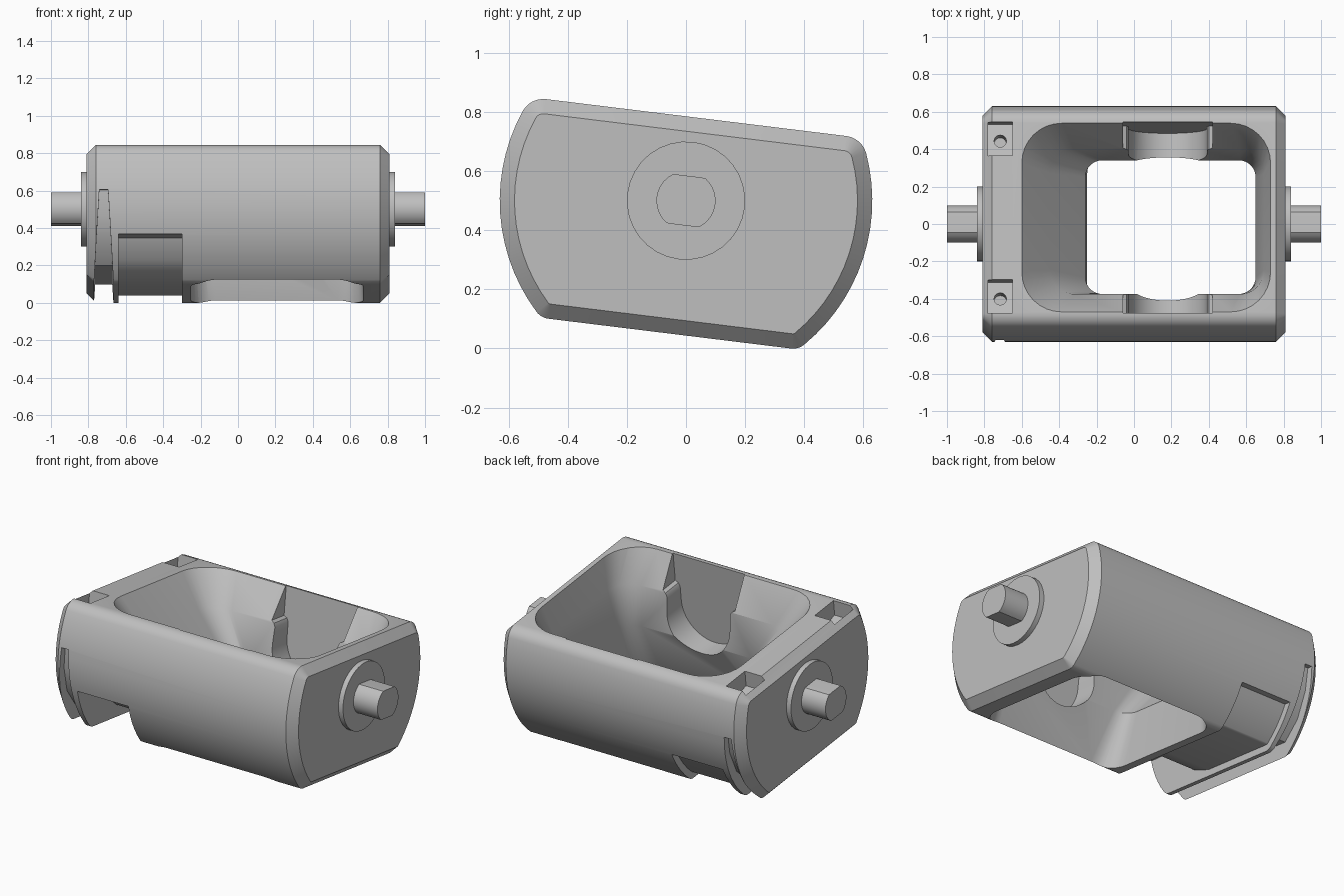
import bpy, bmesh, math
from mathutils import Matrix

cube = bpy.data.objects.get("Cube")
if cube:
    bpy.data.objects.remove(cube, do_unlink=True)

grey = bpy.data.materials.new("plain grey")
grey.use_nodes = True
COLOUR = (0.52, 0.52, 0.52, 1)
grey.diffuse_color = COLOUR
grey.node_tree.nodes["Principled BSDF"].inputs["Base Color"].default_value = COLOUR

# The whole housing is tilted about its shaft axis
TILT = Matrix.Translation((0, 0, 0.5)) @ Matrix.Rotation(math.radians(-7), 4, "X")
R, TOP, BOTTOM = 0.63, 0.283, -0.453


def loft(name, rings):
    """Skin closed rings of (x, u, v) points and cap both ends."""
    bm = bmesh.new()
    loops = [[bm.verts.new(p) for p in ring] for ring in rings]
    for a, b in zip(loops, loops[1:]):
        for i in range(len(a)):
            j = (i + 1) % len(a)
            bm.faces.new((a[i], a[j], b[j], b[i]))
    bm.faces.new(loops[0])
    bm.faces.new(loops[-1])
    bmesh.ops.recalc_face_normals(bm, faces=bm.faces)
    bm.transform(TILT)
    mesh = bpy.data.meshes.new(name)
    bm.to_mesh(mesh)
    bm.free()
    mesh.materials.append(grey)
    obj = bpy.data.objects.new(name, mesh)
    bpy.context.collection.objects.link(obj)
    return obj


def activate(obj):
    bpy.ops.object.select_all(action="DESELECT")
    obj.select_set(True)
    bpy.context.view_layer.objects.active = obj


def cut(target, cutter):
    mod = target.modifiers.new("cut", "BOOLEAN")
    mod.operation = "DIFFERENCE"
    mod.solver = "EXACT"
    mod.object = cutter
    activate(target)
    bpy.ops.object.modifier_apply(modifier=mod.name)
    bpy.data.objects.remove(cutter, do_unlink=True)


def smooth(obj):
    activate(obj)
    bpy.ops.object.shade_smooth_by_angle(angle=math.radians(28))


def arc(cx, cy, r, start, end, n):
    return [(cx + r * math.cos(start + (end - start) * i / n),
             cy + r * math.sin(start + (end - start) * i / n)) for i in range(n + 1)]


def half_profile(o):
    """Right half of the drum section, inset by o, from top to bottom."""
    r, ft, fb = R - o, 0.08 - o, 0.06 - o
    vt, vb = TOP - o - ft, BOTTOM + o + fb
    ut = math.sqrt((r - ft) ** 2 - vt ** 2)
    ub = math.sqrt((r - fb) ** 2 - vb ** 2)
    at, ab = math.atan2(vt, ut), math.atan2(vb, ub)
    return (arc(ut, vt, ft, math.pi / 2, at, 6)
            + arc(0, 0, r, at, ab, 14)[1:-1]
            + arc(ub, vb, fb, ab, -math.pi / 2, 6))


def mirrored(half):
    return half + [(-u, v) for u, v in reversed(half)]


def ring_x(x, pts):
    return [(x, u, v) for u, v in pts]


def rounded_rect(v, x0, x1, u, r):
    pts = []
    for cx, cu, k in ((x1 - r, u - r, 0), (x0 + r, u - r, 1),
                      (x0 + r, r - u, 2), (x1 - r, r - u, 3)):
        pts += arc(cx, cu, r, k * math.pi / 2, (k + 1) * math.pi / 2, 8)
    return [(x, w, v) for x, w in pts]


# Drum body with chamfered ends
housing = loft("housing", [ring_x(x, mirrored(half_profile(o))) for x, o in
                           ((-0.81, 0.05), (-0.76, 0), (0.76, 0), (0.81, 0.05))])

# Through pocket: wide mouth, narrow waist, flared underside
cut(housing, loft("pocket_cutter", [
    rounded_rect(0.32, -0.63, 0.737, 0.532, 0.23),
    rounded_rect(0.10, -0.45, 0.695, 0.39, 0.13),
    rounded_rect(-0.14, -0.26, 0.65, 0.36, 0.09),
    rounded_rect(-0.47, -0.25, 0.67, 0.467, 0.14)]))

# Bearing seat: one flat-backed slot with shoulders and a round-bottomed cradle
shoulder = [(0.39, 0.05), (0.39, 0.08), (0.4, 0.1), (0.42, 0.11), (0.42, 0.4)]
seat = ([(0.36 - x, v) for x, v in shoulder[1:]][::-1]
        + arc(0.18, -0.01, 0.21, -math.pi, 0, 24) + shoulder)
cut(housing, loft("seat_cutter", [[(x, u, v) for x, v in seat] for u in (-0.515, 0.515)]))

# Stepped recess: shallow round the back, undercut at the front
floor = [(math.sqrt((R - 0.04) ** 2 - 0.21 ** 2), -0.21)]
floor += [p for p in half_profile(0.04) if p[1] < -0.22]
undercut = [(-0.08, -0.413), (-0.2, -0.38), (-0.3, -0.31), (-0.36, -0.2)]
recess = ([(0.8, -0.8), (0.8, -0.21)] + floor + undercut
          + [(-0.8, -0.21), (-0.8, -0.8)])
cut(housing, loft("recess_cutter", [ring_x(x, recess) for x in (-0.64, -0.3)]))

# Tapered groove that widens towards the underside
groove = mirrored([(0.8, -0.8), (0.8, 0.03), (0.595, 0.03), (0.58, -0.1),
                   (0.52, -0.25), (0.42, -0.355)])
cut(housing, loft("groove_cutter", [
    [(-0.718 + s * (0.025 - 0.06 * v), u, v) for u, v in groove] for s in (-1, 1)]))

# Screw pockets at two corners, each with a drilled hole
for u in (-0.425, 0.425):
    wedge = [(u - 0.09, 0.19), (u + 0.09, 0.16), (u + 0.09, 0.4), (u - 0.09, 0.4)]
    cut(housing, loft("screw_pocket_cutter", [ring_x(x, wedge) for x in (-0.78, -0.65)]))
    hole = arc(-0.715, u, 0.033, 0, 2 * math.pi, 20)[:-1]
    cut(housing, loft("screw_hole_cutter", [[(x, w, v) for x, w in hole] for v in (0.05, 0.4)]))
smooth(housing)

# Collar and flatted shaft stub on each end
circle = arc(0, 0, 1, 0, 2 * math.pi, 32)[:-1]
for side, s in (("left", 1), ("right", -1)):
    collar = [(0.2 * u, 0.2 * v) for u, v in circle]
    stub = [(0.1 * u, max(-0.084, min(0.084, 0.1 * v))) for u, v in circle]
    smooth(loft(side + "_collar", [ring_x(s * x, collar) for x in (0.8, 0.84)]))
    smooth(loft(side + "_shaft", [ring_x(s * x, stub) for x in (0.8, 1.0)]))
